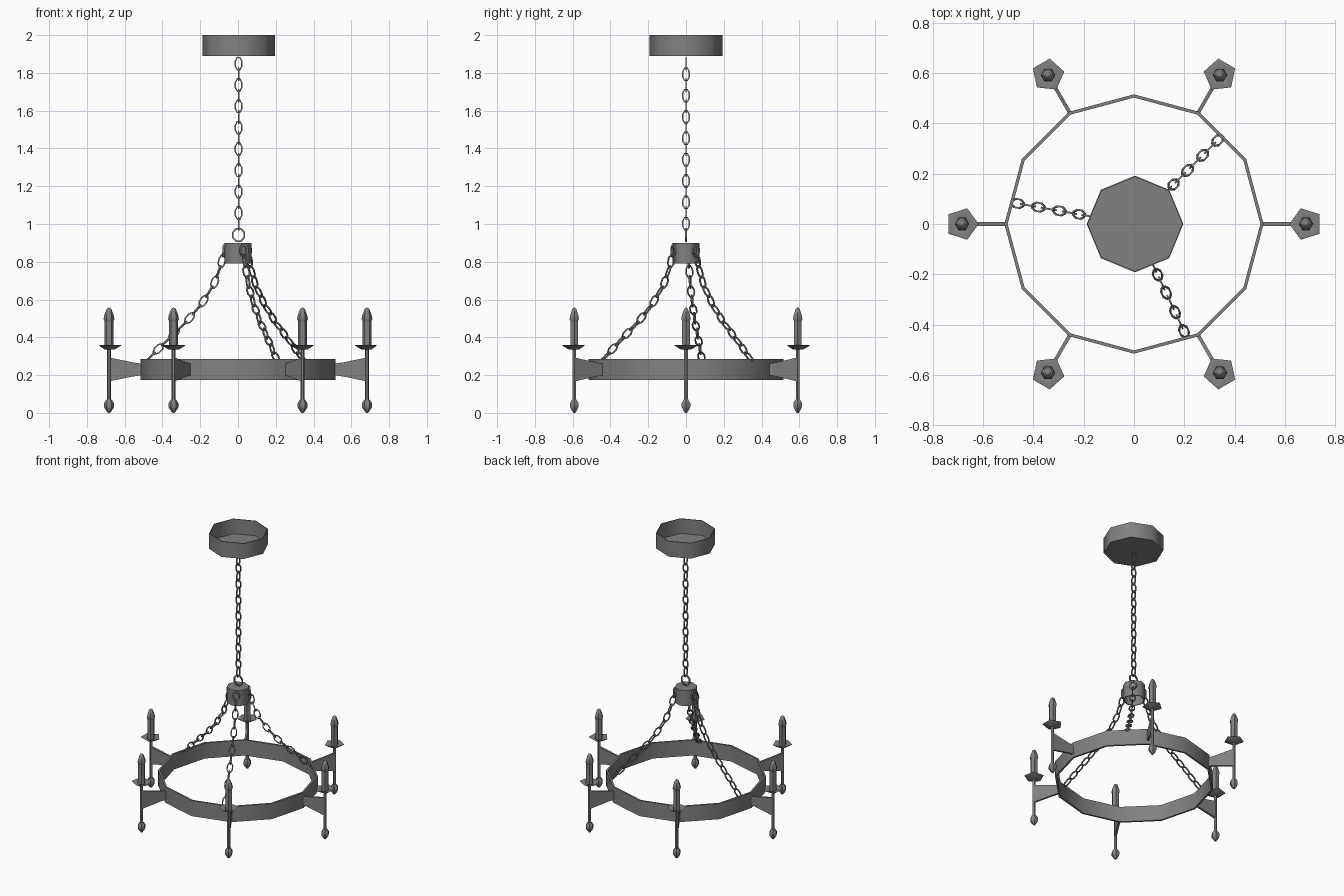
import bpy, math
from mathutils import Vector, Matrix

if "Cube" in bpy.data.objects:
    bpy.data.objects.remove(bpy.data.objects["Cube"])

iron = bpy.data.materials.new("dark grey iron")
iron.diffuse_color = (0.22, 0.22, 0.22, 1)
iron.use_nodes = True
iron.node_tree.nodes["Principled BSDF"].inputs["Base Color"].default_value = iron.diffuse_color


def make(name, verts, faces, smooth=True):
    me = bpy.data.meshes.new(name)
    me.from_pydata([tuple(v) for v in verts], [], faces)
    me.materials.append(iron)
    if smooth:
        me.shade_smooth()
    ob = bpy.data.objects.new(name, me)
    bpy.context.collection.objects.link(ob)
    if smooth:
        bpy.context.view_layer.objects.active = ob
        ob.select_set(True)
        bpy.ops.object.shade_smooth_by_angle(angle=math.radians(50))
        ob.select_set(False)
    return ob


def lathe(name, profile, sides, at=(0, 0), turn=0.0, closed=False):
    """Spin (radius, z) points about a vertical axis; the ends are capped unless closed."""
    verts, faces, n = [], [], len(profile)
    for r, z in profile:
        for i in range(sides):
            a = turn + math.tau * i / sides
            verts.append((at[0] + r * math.cos(a), at[1] + r * math.sin(a), z))
    for k in range(n if closed else n - 1):
        for i in range(sides):
            j, m = (i + 1) % sides, (k + 1) % n
            faces.append((k * sides + i, k * sides + j, m * sides + j, m * sides + i))
    if not closed:
        faces.append(tuple(reversed(range(sides))))
        faces.append(tuple(range((n - 1) * sides, n * sides)))
    return make(name, verts, faces)


def add_link(verts, faces, centre, along, across, half_len, half_wid, wire=0.004):
    """Eight-sided wire loop with a square section, lying in the along/across plane."""
    base, normal = len(verts), along.cross(across)
    for i in range(8):
        a = math.tau * (i + 0.5) / 8
        out = along * math.cos(a) + across * math.sin(a)
        mid = centre + (along * math.cos(a) * (half_len - wire)
                        + across * math.sin(a) * (half_wid - wire)) / math.cos(math.pi / 8)
        for k in range(4):
            b = math.tau * k / 4 + math.pi / 4
            verts.append(mid + (out * math.cos(b) + normal * math.sin(b)) * wire * 1.3)
    for i in range(8):
        for k in range(4):
            i2, k2 = (i + 1) % 8, (k + 1) % 4
            faces.append((base + i * 4 + k, base + i * 4 + k2, base + i2 * 4 + k2, base + i2 * 4 + k))


# Ceiling cup: open at the top, floor at the bottom
lathe("ceiling_cup", [(0.192, 1.89), (0.192, 2.0), (0.187, 2.0), (0.187, 1.895)], 8, at=(0.004, 0))

# Central hub that gathers the chains
lathe("hub", [(0.066, 0.79), (0.072, 0.79), (0.072, 0.9), (0.001, 0.9), (0.001, 0.893), (0.066, 0.893)],
      8, closed=True)

# Twelve-sided hoop
lathe("hoop", [(0.515, 0.175), (0.515, 0.285), (0.502, 0.285), (0.502, 0.175)], 12, closed=True)

# Main vertical chain, links turned alternately, with a round ring at the hub
v, f = [], []
X, Y, Z = Vector((1, 0, 0)), Vector((0, 1, 0)), Vector((0, 0, 1))
for i in range(1, 17):
    add_link(v, f, Vector((0.003, 0, 0.945 + 0.0565 * i)), Z, Y if i % 2 else X, 0.037, 0.021)
add_link(v, f, Vector((0.003, 0, 0.942)), Z, X, 0.038, 0.035, 0.005)
make("main_chain", v, f, False)

# Three sagging chains from the hub to the hoop, as (radius, z) path
path = [Vector(p) for p in ((0.075, 0.86), (0.092, 0.78), (0.13, 0.68), (0.195, 0.578), (0.275, 0.485),
                            (0.365, 0.40), (0.47, 0.298))]


def walk(d):
    """Point and direction at a distance measured back from the hoop end."""
    for p, q in zip(path[::-1], path[-2::-1]):
        seg = (q - p).length
        if d <= seg or q == path[0]:
            return p + (q - p) * d / seg, (q - p).normalized()
        d -= seg


total = sum((b - a).length for a, b in zip(path, path[1:]))
count = round(total / 0.0565)
for angle in (45, 170, -65):
    a = math.radians(angle)
    out, side = Vector((math.cos(a), math.sin(a), 0)), Vector((-math.sin(a), math.cos(a), 0))
    v, f = [], []
    for i in range(count + 1):
        p, t = walk(total * i / count)
        along = out * t.x + Z * t.y
        add_link(v, f, out * p.x + Z * p.y, along, along.cross(side) if i % 2 else side, 0.037, 0.021)
    add_link(v, f, out * 0.074 + Z * 0.86, Z, side, 0.033, 0.025, 0.006)
    make("hoop_chain", v, f, False)

# Six candle holders on tapered bracket plates
for i in range(6):
    a = math.tau * i / 6
    spot = (0.683 * math.cos(a), 0.683 * math.sin(a))
    outline = [(0.505, 0.2), (0.56, 0.192), (0.683, 0.167), (0.683, 0.293), (0.56, 0.268), (0.505, 0.26)]
    n, turn = len(outline), Matrix.Rotation(a, 3, 'Z')
    verts = [turn @ Vector((r, s, z)) for s in (-0.007, 0.007) for r, z in outline]
    faces = [tuple(range(n)), tuple(reversed(range(n, 2 * n)))]
    faces += [(k, k + n, (k + 1) % n + n, (k + 1) % n) for k in range(n)]
    make("bracket", verts, faces, False)
    lathe("stem", [(0.011, 0.06), (0.011, 0.345)], 6, spot, a)
    lathe("end_ball", [(0.006, 0.0), (0.018, 0.017), (0.026, 0.03), (0.026, 0.052), (0.014, 0.07)], 6, spot, a)
    lathe("drip_dish", [(0.03, 0.336), (0.066, 0.357), (0.06, 0.359), (0.022, 0.345)], 5, spot, a + math.pi)
    lathe("candle", [(0.024, 0.34), (0.024, 0.485)], 6, spot, a)
    lathe("flame", [(0.02, 0.48), (0.029, 0.497), (0.024, 0.52), (0.012, 0.55), (0.003, 0.557)], 6, spot, a)
